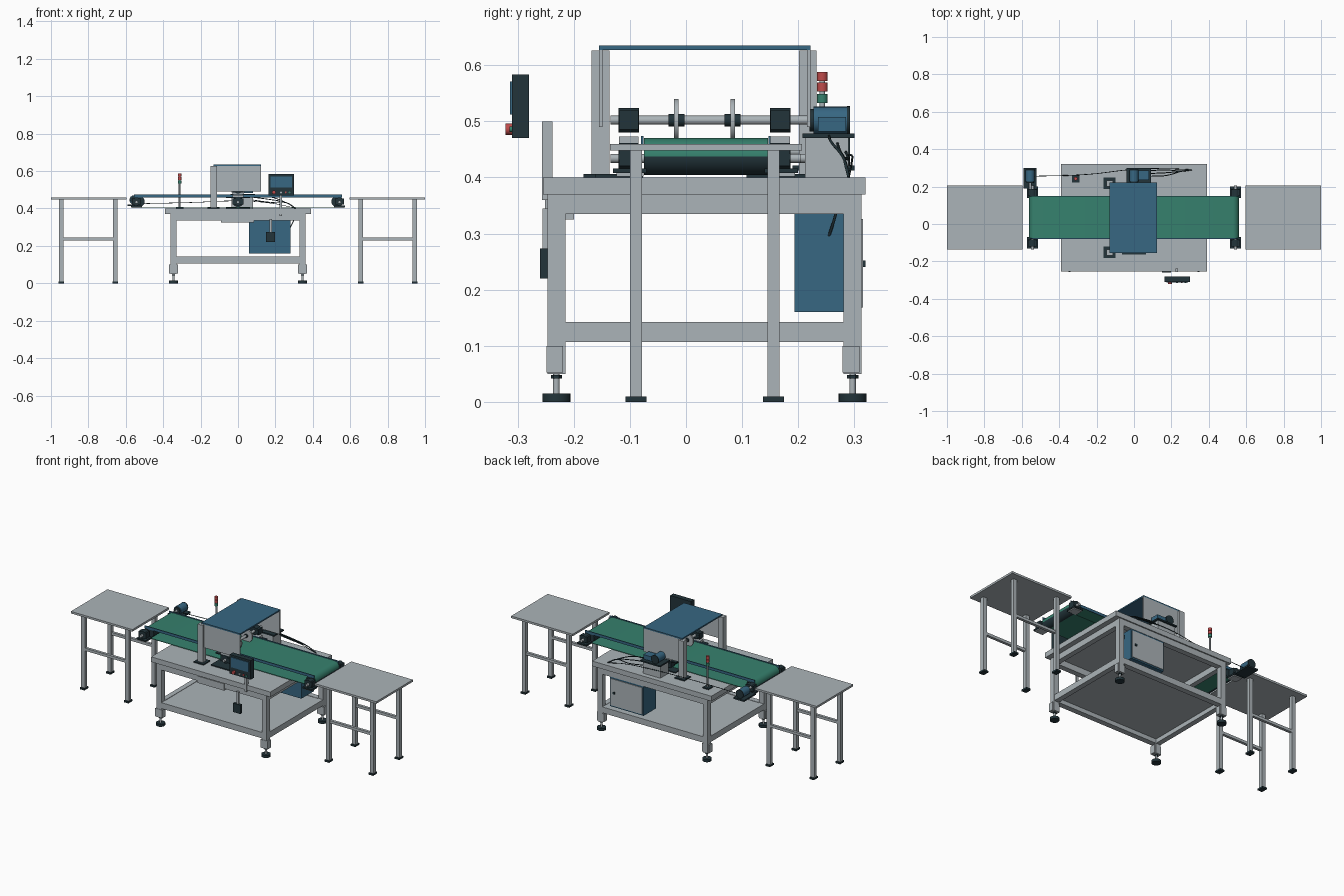
import bpy, bmesh, math
from mathutils import Matrix, Vector

if "Cube" in bpy.data.objects:
    bpy.data.objects.remove(bpy.data.objects["Cube"])


def mat(name, rgb):
    m = bpy.data.materials.new(name)
    m.diffuse_color = (*rgb, 1)
    m.use_nodes = True
    m.node_tree.nodes["Principled BSDF"].inputs["Base Color"].default_value = m.diffuse_color
    return m


GRAY = mat("light gray paint", (0.41, 0.455, 0.48))
BLUE = mat("blue paint", (0.038, 0.135, 0.225))
GREEN = mat("green belt", (0.037, 0.22, 0.155))
DARK = mat("dark metal", (0.016, 0.034, 0.042))
RED = mat("red lamp", (0.52, 0.07, 0.07))


def finish(name, bm, *mats):
    bmesh.ops.recalc_face_normals(bm, faces=bm.faces)
    me = bpy.data.meshes.new(name)
    bm.to_mesh(me)
    bm.free()
    for m in mats:
        me.materials.append(m)
    ob = bpy.data.objects.new(name, me)
    bpy.context.collection.objects.link(ob)
    return ob


def box(name, m, x0, x1, y0, y1, z0, z1):
    bm = bmesh.new()
    bmesh.ops.create_cube(bm, size=1, matrix=Matrix.Translation(
        ((x0 + x1) / 2, (y0 + y1) / 2, (z0 + z1) / 2)) @ Matrix.Diagonal((x1 - x0, y1 - y0, z1 - z0, 1)))
    return finish(name, bm, m)


def rod(name, m, a, b, r, seg=24):
    a, b = Vector(a), Vector(b)
    rot = (b - a).to_track_quat('Z', 'Y').to_matrix().to_4x4()
    bm = bmesh.new()
    bmesh.ops.create_cone(bm, cap_ends=True, segments=seg, radius1=r, radius2=r,
                          depth=(b - a).length, matrix=Matrix.Translation((a + b) / 2) @ rot)
    ob = finish(name, bm, m)
    for p in ob.data.polygons:
        p.use_smooth = True
    ob.data.set_sharp_from_angle(angle=math.radians(35))
    return ob


def cable(name, pts, r=0.0018):
    cu = bpy.data.curves.new(name, 'CURVE')
    cu.dimensions = '3D'
    cu.bevel_depth, cu.bevel_resolution, cu.resolution_u = r, 1, 6
    sp = cu.splines.new('BEZIER')
    sp.bezier_points.add(len(pts) - 1)
    for bp, p in zip(sp.bezier_points, pts):
        bp.co = p
        bp.handle_left_type = bp.handle_right_type = 'AUTO'
    cu.materials.append(DARK)
    bpy.context.collection.objects.link(bpy.data.objects.new(name, cu))


# Main bench: top, frame, shelf, legs and levelling feet
box("bench_top", GRAY, -0.39, 0.39, -0.255, 0.32, 0.37, 0.40)
box("bench_shelf", GRAY, -0.34, 0.34, -0.225, 0.29, 0.132, 0.14)
for z0, z1 in ((0.335, 0.37), (0.107, 0.142)):
    for y in (-0.231, 0.297):
        box("long_rail", GRAY, -0.33, 0.33, y - 0.016, y + 0.016, z0, z1)
    for x in (-0.345, 0.345):
        box("cross_rail", GRAY, x - 0.015, x + 0.015, -0.215, 0.281, z0, z1)
for x in (-0.345, 0.345):
    for y in (-0.231, 0.297):
        box("bench_leg", GRAY, x - 0.016, x + 0.016, y - 0.016, y + 0.016, 0.05, 0.37)
        box("foot_bracket", GRAY, x - 0.023, x + 0.023, y - 0.018, y + 0.012, 0.052, 0.10)
        rod("foot_pad", DARK, (x, y, 0), (x, y, 0.015), 0.025)
        rod("foot_screw", GRAY, (x, y, 0.015), (x, y, 0.06), 0.006, 12)
        rod("foot_nut", DARK, (x, y, 0.042), (x, y, 0.048), 0.01, 6)
box("drawer", GRAY, -0.09, 0.085, -0.251, -0.20, 0.325, 0.365)

# Side tables, mirrored left and right
for s in (-1, 1):
    box("side_table_top", GRAY, *sorted((s * 0.597, s)), -0.135, 0.207, 0.448, 0.46)
    for y in (-0.089, 0.156):
        for x in (s * 0.657, s * 0.945):
            box("side_table_leg", GRAY, x - 0.012, x + 0.012, y - 0.011, y + 0.011, 0.008, 0.448)
            box("side_table_foot", DARK, x - 0.015, x + 0.015, y - 0.019, y + 0.019, 0, 0.01)
        box("side_table_bar", GRAY, *sorted((s * 0.66, s * 0.94)), y - 0.008, y + 0.008, 0.23, 0.246)

# Conveyor belt: closed loop around the two end rollers
ZC, BX, Y0, Y1 = 0.437, 0.528, -0.075, 0.146
bm = bmesh.new()
rings = []
for r in (0.033, 0.030):
    for y in (Y0, Y1):
        ring = []
        for i in range(26):
            a = -math.pi / 2 + math.pi * (i % 13) / 12 + (math.pi if i > 12 else 0)
            ring.append(bm.verts.new(((BX if i < 13 else -BX) + r * math.cos(a), y, ZC + r * math.sin(a))))
        rings.append(ring)
for a, b in ((0, 1), (2, 3), (0, 2), (1, 3)):
    for i in range(26):
        j = (i + 1) % 26
        bm.faces.new((rings[a][i], rings[a][j], rings[b][j], rings[b][i]))
belt = finish("conveyor_belt", bm, GREEN, DARK)
for p in belt.data.polygons:
    if abs(p.center.x) > BX and p.center.z < ZC:
        p.material_index = 1
    p.use_smooth = True
belt.data.set_sharp_from_angle(angle=math.radians(35))
for y in (Y0 - 0.003, Y1 + 0.003):
    box("belt_side_rail", BLUE, -0.555, 0.555, y - 0.002, y + 0.002, 0.458, 0.474)


# Bearing blocks carrying the rollers
def bearing(x, y, z, w=0.024):
    box("bearing_block", DARK, x - w, x + w, y - 0.017, y + 0.017, z - 0.017, z + 0.017)
    rod("bearing_ring", DARK, (x, y - 0.018, z), (x, y + 0.018, z), 0.022)


for x in (-0.543, 0.543):
    rod("end_roller", DARK, (x * 0.972, Y0, ZC), (x * 0.972, Y1, ZC), 0.029)
    rod("roller_shaft", GRAY, (x, -0.135, 0.434), (x, 0.205, 0.434), 0.008, 16)
    for y in (-0.102, 0.168):
        bearing(x, y, 0.437)
        box("bearing_base", DARK, x - 0.03, x + 0.03, y - 0.028, y + 0.032, 0.408, 0.416)
        box("bearing_bracket", GRAY, x - 0.026, x + 0.026, y - 0.022, y + 0.026, 0.402, 0.408)

# Central press unit: lower and upper shafts, bearings and press wheels
rod("lower_shaft", GRAY, (0, -0.135, 0.434), (0, 0.225, 0.434), 0.008, 16)
rod("upper_shaft", GRAY, (0, -0.135, 0.502), (0, 0.23, 0.502), 0.008, 16)
rod("lower_roller", DARK, (0, Y0, ZC), (0, Y1, ZC), 0.029)
for y in (-0.102, 0.168):
    bearing(0, y, 0.437, 0.03)
    bearing(0, y, 0.502, 0.03)
    box("bearing_spacer", GRAY, -0.03, 0.03, y - 0.017, y + 0.017, 0.461, 0.473)
    box("press_base", DARK, -0.065, 0.065, y - 0.06, y + 0.025, 0.40, 0.406)
    box("press_plate", DARK, -0.065, 0.065, y - 0.017, y + 0.017, 0.455, 0.461)
for y in (-0.017, 0.083):
    rod("press_wheel", GRAY, (0, y - 0.004, 0.502), (0, y + 0.004, 0.502), 0.038, 32)
    rod("wheel_hub", DARK, (0, y - 0.014, 0.502), (0, y + 0.014, 0.502), 0.011)


# Drive motors
def motor(x, z):
    rod("motor_body", BLUE, (x, 0.227, z), (x, 0.287, z), 0.024)
    rod("motor_end", DARK, (x, 0.287, z), (x, 0.292, z), 0.025)
    rod("motor_flange", DARK, (x, 0.22, z), (x, 0.227, z), 0.02)
    rod("motor_shaft", GRAY, (x, 0.185, z), (x, 0.222, z), 0.007, 12)


motor(0, 0.502)
box("motor_terminal_box", BLUE, 0.025, 0.08, 0.235, 0.285, 0.482, 0.508)
box("motor_plate", DARK, -0.04, 0.09, 0.208, 0.30, 0.47, 0.478)
box("motor_stand", GRAY, -0.035, 0.08, 0.212, 0.29, 0.40, 0.47)
motor(-0.555, 0.446)
box("motor_mount", DARK, -0.59, -0.52, 0.19, 0.30, 0.412, 0.421)

# Safety cover on two posts
box("cover_roof", BLUE, -0.13, 0.122, -0.155, 0.222, 0.627, 0.635)
for y, py in ((-0.152, -0.152), (0.219, 0.217)):
    box("cover_panel", GRAY, -0.113, 0.122, y - 0.003, y + 0.003, 0.49, 0.628)
    box("cover_post", GRAY, -0.147, -0.113, py - 0.016, py + 0.016, 0.40, 0.626)
    box("post_base", DARK, -0.162, -0.098, py - 0.031, py + 0.031, 0.40, 0.406)

# Control panel, its pole and the pedal box below
box("control_panel", DARK, 0.163, 0.30, -0.31, -0.28, 0.47, 0.583)
box("control_screen", BLUE, 0.175, 0.288, -0.314, -0.31, 0.512, 0.571)
rod("stop_button", RED, (0.192, -0.322, 0.486), (0.192, -0.31, 0.486), 0.01, 16)
for x, m in ((0.23, GRAY), (0.255, RED), (0.275, GREEN)):
    rod("panel_button", m, (x, -0.315, 0.486), (x, -0.31, 0.486), 0.005, 12)
box("panel_pole", GRAY, 0.221, 0.236, -0.257, -0.238, 0.36, 0.50)
box("switch_bracket", GRAY, 0.168, 0.182, -0.256, -0.247, 0.27, 0.345)
box("switch_box", DARK, 0.15, 0.197, -0.26, -0.245, 0.22, 0.273)

# Electrical cabinet under the bench
box("cabinet", BLUE, 0.06, 0.28, 0.193, 0.311, 0.16, 0.336)
box("cabinet_door", GRAY, 0.066, 0.274, 0.311, 0.315, 0.168, 0.326)
box("cabinet_lock", DARK, 0.245, 0.258, 0.315, 0.32, 0.24, 0.252)

# Signal tower
TX, TY = -0.312, 0.243
box("tower_base", DARK, TX - 0.02, TX + 0.02, TY - 0.02, TY + 0.02, 0.40, 0.406)
rod("tower_pole", GRAY, (TX, TY, 0.406), (TX, TY, 0.585), 0.005, 12)
for z, m in ((0.533, GREEN), (0.553, RED), (0.572, RED)):
    rod("tower_lamp", m, (TX, TY, z), (TX, TY, z + 0.016), 0.0095)

# Cables running to the hole above the cabinet
cable("belt_motor_cable", [(-0.55, 0.255, 0.425), (-0.25, 0.265, 0.432), (0.02, 0.294, 0.44),
                           (0.2, 0.295, 0.425), (0.31, 0.29, 0.40)])
for i, z in enumerate((0.475, 0.46, 0.445)):
    y = 0.255 + 0.015 * i
    cable("drive_cable", [(0.08, y, z), (0.17, y + 0.004, z - 0.012), (0.26, 0.283, 0.43), (0.31, 0.29, 0.40)], 0.0025)
cable("cabinet_cable", [(0.305, 0.275, 0.37), (0.297, 0.267, 0.335), (0.275, 0.253, 0.29)], 0.0025)
